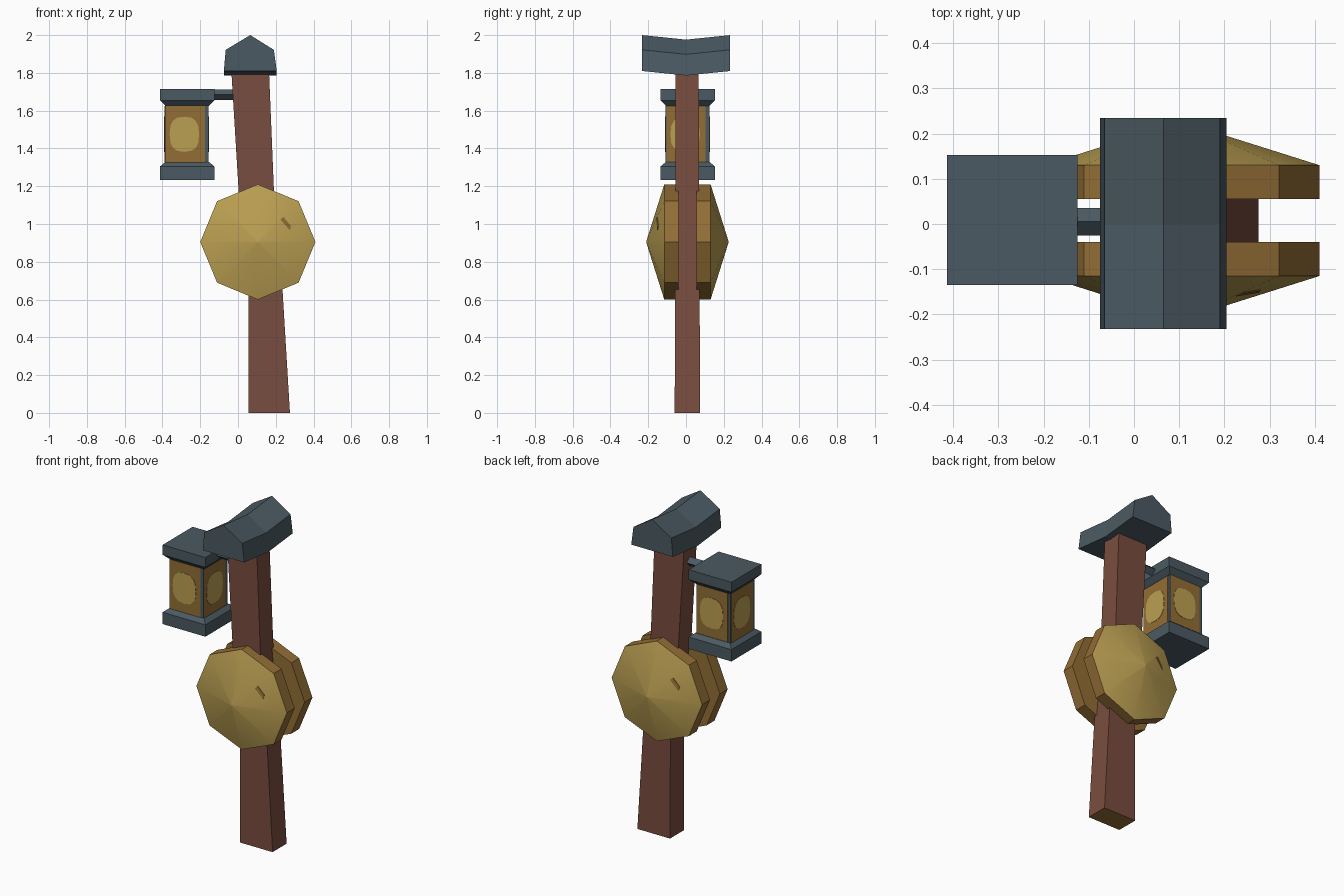
import bpy, bmesh, math
from mathutils import Matrix, Vector

if "Cube" in bpy.data.objects:
    bpy.data.objects.remove(bpy.data.objects["Cube"])


def material(name, rgb):
    m = bpy.data.materials.new(name)
    m.diffuse_color = (*rgb, 1)
    m.use_nodes = True
    m.node_tree.nodes["Principled BSDF"].inputs["Base Color"].default_value = m.diffuse_color
    return m


SLATE = material("slate", (0.07, 0.102, 0.122))
WOOD = material("red_wood", (0.19, 0.074, 0.05))
GOLD = material("gold", (0.50, 0.35, 0.085))
AMBER = material("amber", (0.29, 0.155, 0.036))
CY = 0.0075  # depth centre of the post


def loft(name, rings, mats):
    """Skin a list of equal-length point rings and cap both ends."""
    bm = bmesh.new()
    vs = [[bm.verts.new(p) for p in r] for r in rings]
    n = len(rings[0])
    for a, b in zip(vs, vs[1:]):
        for i in range(n):
            j = (i + 1) % n
            bm.faces.new((a[i], a[j], b[j], b[i]))
    bm.faces.new(vs[0])
    bm.faces.new(vs[-1])
    bmesh.ops.recalc_face_normals(bm, faces=bm.faces)
    me = bpy.data.meshes.new(name)
    bm.to_mesh(me)
    bm.free()
    for m in mats:
        me.materials.append(m)
    ob = bpy.data.objects.new(name, me)
    bpy.context.collection.objects.link(ob)
    return ob


def rect(x0, x1, y0, y1, z):
    return [(x0, y0, z), (x1, y0, z), (x1, y1, z), (x0, y1, z)]


def square(h, z, cx=-0.269, cy=0.009):
    return rect(cx - h, cx + h, cy - h, cy + h, z)


# crooked post, end grain in amber
post = loft("post", [rect(0.055, 0.275, -0.06, 0.075, 0),
                     rect(0.055, 0.237, -0.058, 0.072, 0.63),
                     rect(0.003, 0.19, -0.056, 0.069, 1.18),
                     rect(-0.037, 0.163, -0.055, 0.067, 1.84)], [WOOD, AMBER])
for f in post.data.polygons:
    if f.normal.z < -0.9:
        f.material_index = 1

# sagging ridge roof
profile = [(-0.075, 1.81), (-0.065, 1.922), (0.065, 2.0), (0.19, 1.922), (0.205, 1.81)]
loft("roof", [[(x, y, z - sag) for x, z in profile]
              for y, sag in ((-0.232, 0), (0, 0.024), (0.234, 0))], [SLATE])

# diamond-section bracket arm
loft("lantern_arm", [[(x, 0.005, 1.712), (x, 0.035, 1.685), (x, 0.005, 1.657), (x, -0.025, 1.685)]
                     for x in (-0.2, 0.02)], [SLATE])

# lantern: cap, core, base
loft("lantern_cap", [square(0.115, 1.625), square(0.144, 1.655), square(0.144, 1.715)], [SLATE])
loft("lantern_core", [square(0.115, 1.3, -0.272, CY), square(0.115, 1.64, -0.272, CY)], [SLATE])
loft("lantern_base", [square(0.144, 1.233), square(0.144, 1.305), square(0.117, 1.327)], [SLATE])


def plate(name, outline, spin, depth0, depth1, mat):
    """Thin plate on one lantern side; spin turns it about the lantern axis."""
    m = Matrix.Translation((-0.272, CY, 0)) @ Matrix.Rotation(spin, 4, 'Z')
    loft(name, [[m @ Vector((x, -d, z)) for x, z in outline] for d in (depth0, depth1)], [mat])


# glass pane and glow on each lantern side
glow = [(0.078 * math.copysign(abs(math.cos(a)) ** 0.75, math.cos(a)) - 0.012,
         1.475 + 0.093 * math.copysign(abs(math.sin(a)) ** 0.75, math.sin(a)))
        for a in (math.tau * i / 16 for i in range(16))]
for k in range(4):
    s = k * math.pi / 2
    plate(f"lantern_pane_{k}", [(-0.112, 1.325), (0.096, 1.325), (0.096, 1.625), (-0.112, 1.625)],
          s, 0.113, 0.117, AMBER)
    plate(f"lantern_glow_{k}", glow, s, 0.116, 0.119, GOLD)

# two octagonal domed discs, the rear one turned half round
R, RIM, RISE = 0.305, 0.108 + 0.0145, 0.095
APOTHEM = R * math.cos(math.pi / 8)
for name, spin in (("front", 0), ("back", math.pi)):
    m = Matrix.Translation((0.105, CY, 0.905)) @ Matrix.Rotation(spin, 4, 'Z')

    def ring(r, d):
        return [m @ Vector((r * math.cos(i * math.pi / 4), -d, r * math.sin(i * math.pi / 4)))
                for i in range(8)]

    disc = loft(name + "_disc", [ring(R, 0.0475), ring(R, RIM), ring(0.004, RIM + RISE)],
                [GOLD, AMBER])
    for f in disc.data.polygons:
        f.use_smooth = True
        outward = f.normal.y * (-1 if spin == 0 else 1)
        f.material_index = 0 if outward > 0.5 else 1
    disc.data.set_sharp_from_angle(angle=math.radians(40))

    # scratch lying on one facet of the dome
    def on_dome(u, v, lift):
        d = u * math.cos(math.pi / 8) + v * math.sin(math.pi / 8)
        return m @ Vector((u, -(RIM + RISE * (1 - d / APOTHEM) + lift), v))

    mark = [(0.118, 0.115), (0.126, 0.125), (0.172, 0.088), (0.173, 0.06)]
    mark = [(0.12, 0.118), (0.135, 0.132), (0.175, 0.085), (0.17, 0.062)]
    loft(name + "_scratch", [[on_dome(u, v, l) for u, v in mark] for l in (-0.002, 0.003)], [AMBER])
